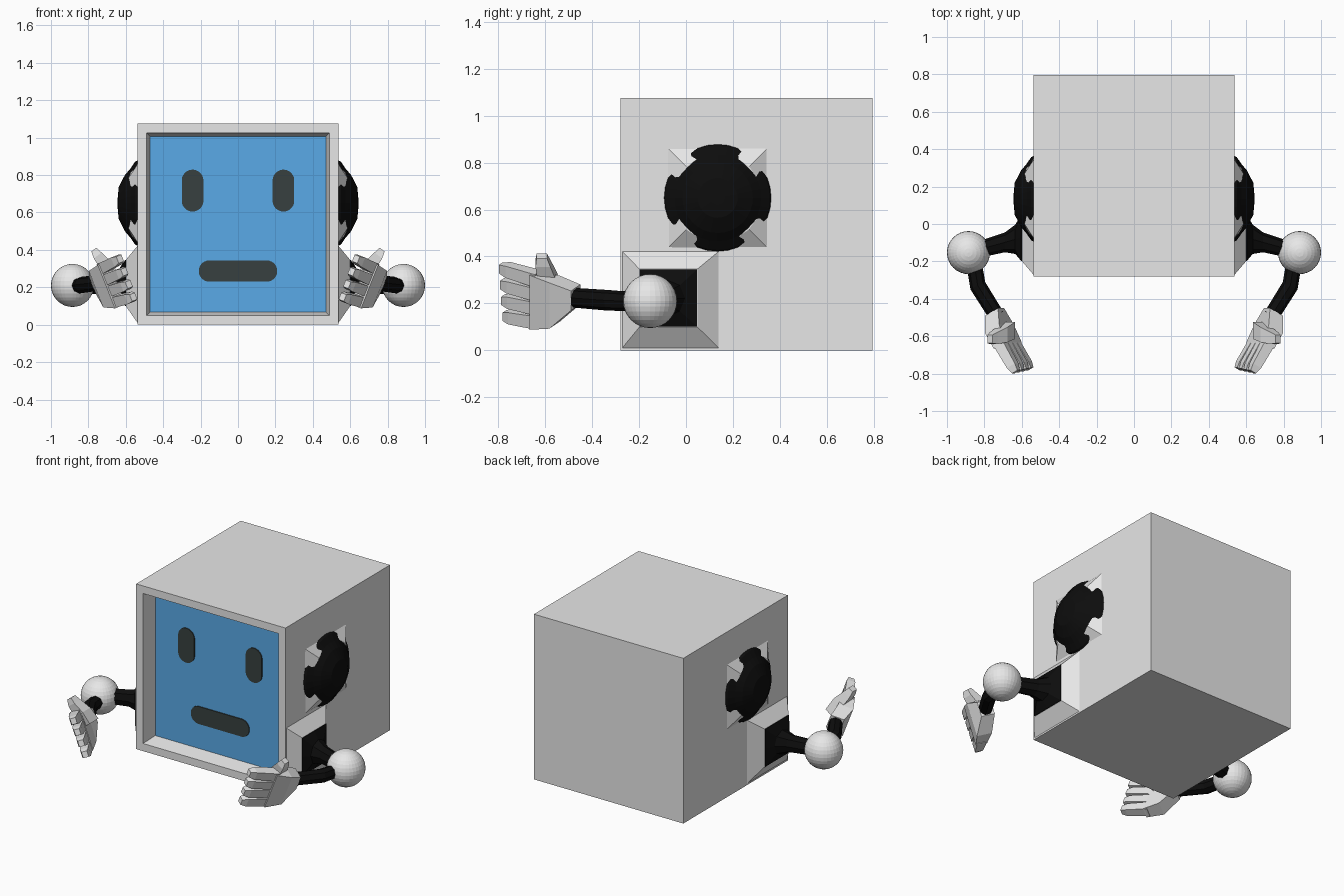
import bpy, bmesh
from math import cos, sin, pi
from mathutils import Vector, Matrix

if "Cube" in bpy.data.objects:
    bpy.data.objects.remove(bpy.data.objects["Cube"])


def material(name, r, g, b):
    m = bpy.data.materials.new(name)
    m.use_nodes = True
    m.diffuse_color = (r, g, b, 1)
    m.node_tree.nodes["Principled BSDF"].inputs["Base Color"].default_value = (r, g, b, 1)
    return m


SHELL = material("pale grey shell", 0.8, 0.8, 0.8)
BLUE = material("screen blue", 0.106, 0.418, 0.83)
INK = material("face ink", 0.039, 0.051, 0.05)
BLACK = material("rubber black", 0.004, 0.004, 0.004)


def finish(name, bm, *mats, mirror=False):
    bmesh.ops.recalc_face_normals(bm, faces=bm.faces)
    mesh = bpy.data.meshes.new(name)
    bm.to_mesh(mesh)
    bm.free()
    for m in mats:
        mesh.materials.append(m)
    ob = bpy.data.objects.new(name, mesh)
    bpy.context.collection.objects.link(ob)
    if mirror:
        ob.modifiers.new("Mirror", 'MIRROR')
    return ob


X, Y, Z = Vector((1, 0, 0)), Vector((0, 1, 0)), Vector((0, 0, 1))


def ring(center, u, v, a, b, n=8, square=False):
    """Closed section around center, as an ellipse or a rectangle."""
    pts = []
    for i in range(n):
        t = 2 * pi * (i + 0.5 * (n == 4)) / n
        c, s = cos(t), sin(t)
        k = 1 / max(abs(c), abs(s)) if square else 1
        pts.append(Vector(center) + u * (a * c * k) + v * (b * s * k))
    return pts


def loft(name, rings, mat, mirror=True):
    bm = bmesh.new()
    rows = [[bm.verts.new(p) for p in r] for r in rings]
    n = len(rows[0])
    for lo, hi in zip(rows, rows[1:]):
        for i in range(n):
            j = (i + 1) % n
            bm.faces.new((lo[i], lo[j], hi[j], hi[i]))
    bm.faces.new(rows[0])
    bm.faces.new(rows[-1])
    return finish(name, bm, mat, mirror=mirror)


def tube(name, stations, mat, n=8):
    """Round limb through (x, y, z, radius) stations."""
    pts = [Vector(s[:3]) for s in stations]
    rings = []
    for i, p in enumerate(pts):
        d = (pts[min(i + 1, len(pts) - 1)] - pts[max(i - 1, 0)]).normalized()
        u = d.cross(Z).normalized()
        rings.append(ring(p, u, u.cross(d), stations[i][3], stations[i][3], n))
    return loft(name, rings, mat)


# Monitor body with a recessed, sloped bezel around the screen
bm = bmesh.new()
bmesh.ops.create_cube(bm, size=1.075, matrix=Matrix.Translation((0, 0.258, 0.5375)))
screen = min(bm.faces, key=lambda f: f.calc_center_median().y)
for width in (0.07, 0.026):
    bmesh.ops.inset_individual(bm, faces=[screen], thickness=width)
bmesh.ops.translate(bm, verts=screen.verts[:], vec=(0, 0.1, 0))
screen.material_index = 1
finish("monitor_body", bm, SHELL, BLUE)


# Painted face: rounded plates on the screen
def pill(name, x, z, half_w, half_h, n=32):
    r = min(half_w, half_h)
    outline = []
    for i in range(n):
        t = 2 * pi * (i + 0.5) / n
        c, s = cos(t), sin(t)
        outline.append((x + r * c + (half_w - r) * (1 if c > 0 else -1),
                        z + r * s + (half_h - r) * (1 if s > 0 else -1)))
    loft(name, [[Vector((px, y, pz)) for px, pz in outline]
                for y in (-0.178, -0.186)], INK, mirror=False)


pill("left_eye", 0.243, 0.717, 0.058, 0.112)
pill("right_eye", -0.243, 0.717, 0.058, 0.112)
pill("mouth", 0, 0.287, 0.21, 0.057)

# Ear collars: square base rising to a scalloped round rim
ear_y, ear_z = 0.135, 0.65
base = ring((0.53, ear_y, ear_z), Y, Z, 0.22, 0.22, 16, square=True)
rim = ring((0.56, ear_y, ear_z), Y, Z, 0.19, 0.19, 16)
for i, p in enumerate(rim):
    p.x += (-0.02, 0.008, 0.026, 0.008)[i % 4]
loft("ear_collars", [base, rim], SHELL)

# Ear domes
profile = [(0.53, 0.232), (0.55, 0.222), (0.575, 0.185), (0.605, 0.15),
           (0.638, 0.085), (0.643, 0.03)]
loft("ear_domes", [ring((x, ear_y, ear_z), Y, Z, r, r, 32) for x, r in profile], BLACK)

# Shoulder sockets: truncated pyramids on the sides
loft("shoulder_sockets", [
    ring((0.53, -0.065, 0.215), Y, Z, 0.215, 0.215, 4, square=True),
    ring((0.60, -0.075, 0.223), Y, Z, 0.123, 0.123, 4, square=True)], SHELL)

# Upper arms flare from a square root into a round limb
loft("upper_arms", [
    ring((0.595, -0.075, 0.223), Y, Z, 0.122, 0.122, square=True),
    ring((0.604, -0.075, 0.223), Y, Z, 0.122, 0.122, square=True),
    ring((0.635, -0.082, 0.222), Y, Z, 0.078, 0.078),
    ring((0.69, -0.098, 0.22), Y, Z, 0.053, 0.056),
    ring((0.88, -0.15, 0.21), Y, Z, 0.042, 0.048)], BLACK)

# Elbow balls
bm = bmesh.new()
bmesh.ops.create_uvsphere(bm, u_segments=32, v_segments=16, radius=0.115,
                          matrix=Matrix.Translation((0.885, -0.153, 0.21)))
finish("elbow_balls", bm, SHELL, mirror=True)

# Forearms
tube("forearms", [(0.865, -0.17, 0.21, 0.042), (0.845, -0.27, 0.21, 0.042),
                  (0.835, -0.33, 0.213, 0.044), (0.735, -0.49, 0.225, 0.042)], BLACK)

# Hands: palm, four fingers and a thumb, sharing one tilted frame
across = Vector((0.37, 0, 0.93)).normalized()
forward = Vector((-0.5, -0.85, 0)).normalized()
thick = across.cross(forward).normalized()


def slab(center, half_height, half_thick):
    return ring(center, across, thick, half_height, half_thick, 4, square=True)


loft("palms", [slab((0.745, -0.47, 0.225), 0.045, 0.042),
               slab((0.72, -0.56, 0.205), 0.105, 0.047),
               slab((0.675, -0.65, 0.215), 0.125, 0.035)], SHELL)

for i, name in enumerate(("index", "middle", "ring", "little")):
    k = 1.5 - i
    root = Vector((0.685, -0.63, 0.215)) + across * (k * 0.064)
    tip = Vector((0.59, -0.79, 0.25)) + across * (k * 0.073) - forward * (0.006 * i)
    loft(name + "_fingers", [slab(root, 0.03, 0.03),
                             slab(root.lerp(tip, 0.8), 0.027, 0.026),
                             slab(tip, 0.019, 0.017)], SHELL)

# Thumbs point up and outward
lean = Vector((0.6, -0.12, 0.8)).normalized()
side = lean.cross(Y).normalized()
stations = [((0.665, -0.57, 0.245), 0.035, 0.045), ((0.705, -0.592, 0.315), 0.036, 0.04),
            ((0.75, -0.61, 0.37), 0.026, 0.032), ((0.77, -0.615, 0.402), 0.017, 0.022)]
loft("thumbs", [ring(c, side, Y, a, b, 4, square=True) for c, a, b in stations], SHELL)
